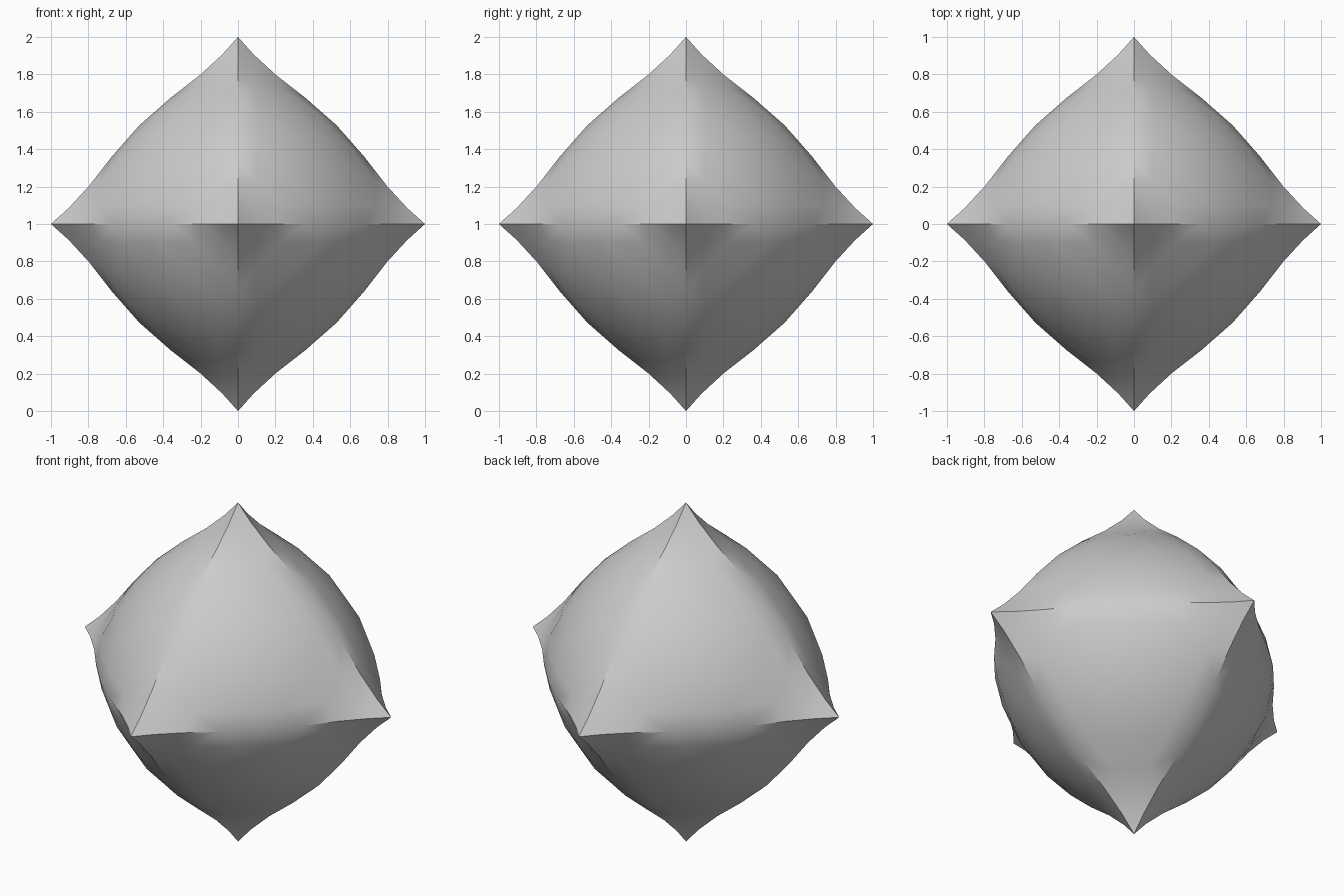
import bpy, bmesh
from mathutils import Vector

if "Cube" in bpy.data.objects:
    bpy.data.objects.remove(bpy.data.objects["Cube"])

N = 8  # segments along each edge
SPACING = [0, .086, .203, .348, .5, .652, .797, .914, 1]


def bulged(i, j, k):
    """Point of a domed octahedron face with slightly pinched tips."""
    b = Vector((SPACING[i], SPACING[j], SPACING[k]))
    b /= sum(b)
    u, v, w = b
    q = 4 * (u * v + v * w + w * u)
    return b * (1 - .04 * q + .095 * q ** 3 + .05 * 27 * u * v * w)


# Eight mirrored faces, welded along their shared edges
bm = bmesh.new()
for sx in (-1, 1):
    for sy in (-1, 1):
        for sz in (-1, 1):
            grid = {}
            for i in range(N + 1):
                for j in range(N + 1 - i):
                    p = bulged(i, j, N - i - j)
                    grid[i, j] = bm.verts.new((sx * p.x, sy * p.y, sz * p.z + 1))
            for i in range(N):
                for j in range(N - i):
                    bm.faces.new((grid[i, j], grid[i + 1, j], grid[i, j + 1]))
                    if i + j < N - 1:
                        bm.faces.new((grid[i + 1, j], grid[i + 1, j + 1], grid[i, j + 1]))
bmesh.ops.remove_doubles(bm, verts=bm.verts, dist=1e-4)
bmesh.ops.recalc_face_normals(bm, faces=bm.faces)
mesh = bpy.data.meshes.new("domed_octahedron")
bm.to_mesh(mesh)
bm.free()

gem = bpy.data.objects.new("domed_octahedron", mesh)
bpy.context.collection.objects.link(gem)
grey = bpy.data.materials.new("light_grey")
grey.diffuse_color = (.6, .6, .6, 1)
grey.use_nodes = True
grey.node_tree.nodes["Principled BSDF"].inputs["Base Color"].default_value = grey.diffuse_color
mesh.materials.append(grey)

# Smooth domes, sharp creases near the tips
bpy.context.view_layer.objects.active = gem
gem.select_set(True)
bpy.ops.object.shade_smooth_by_angle(angle=.6)
